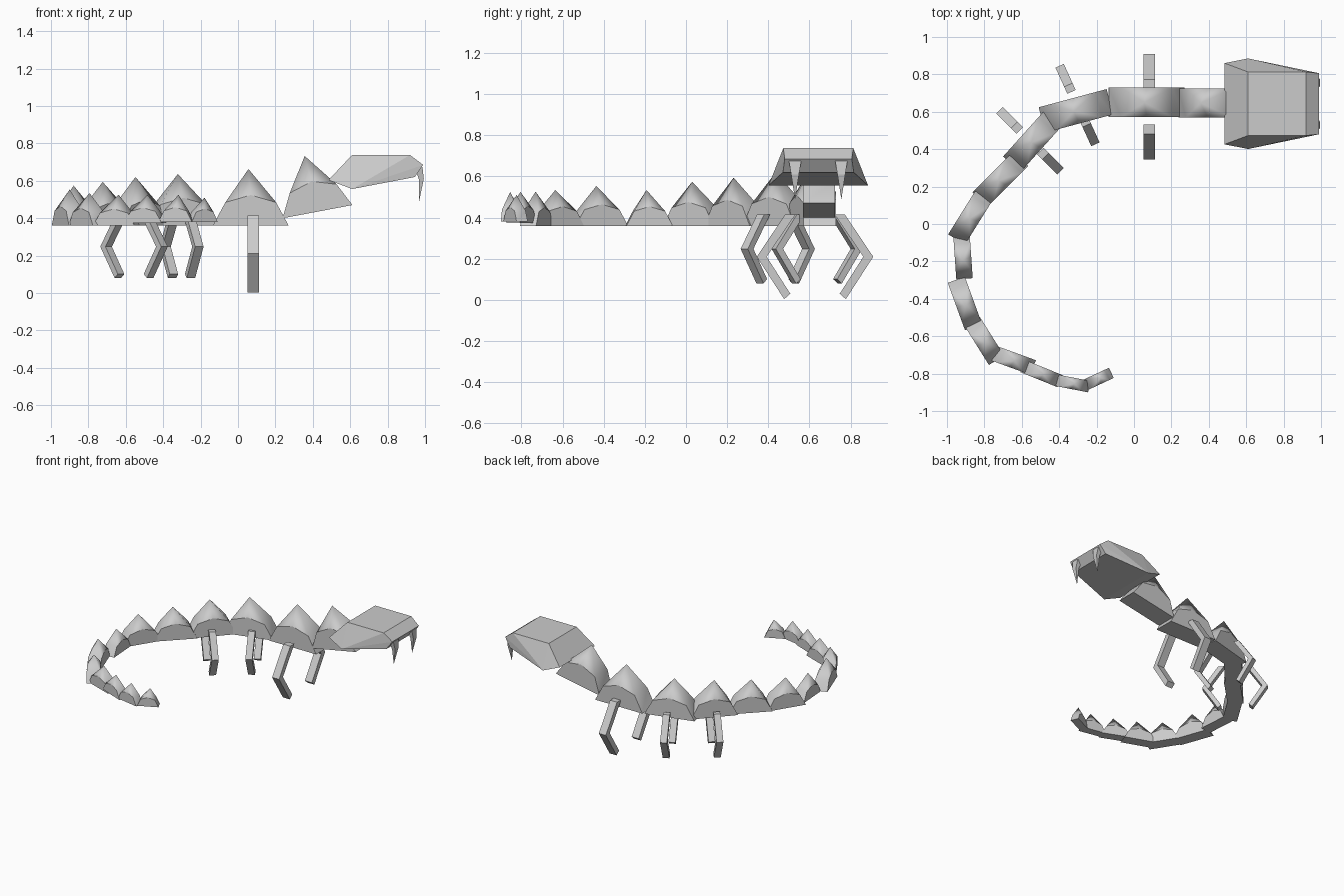
import bpy, bmesh
from math import radians
from mathutils import Matrix, Vector

if "Cube" in bpy.data.objects:
    bpy.data.objects.remove(bpy.data.objects["Cube"])


def finish(bm, name):
    bmesh.ops.recalc_face_normals(bm, faces=bm.faces[:])
    me = bpy.data.meshes.new(name)
    bm.to_mesh(me)
    bm.free()
    ob = bpy.data.objects.new(name, me)
    bpy.context.collection.objects.link(ob)
    return ob


# Body plate: half-octagon side walls, middle of the top pulled up into a spike
def segment(name, base, heading, half, width, height, tilt=0):
    bm = bmesh.new()
    prof = [(-1, 0), (-.67, .41), (0, .54), (.67, .41), (1, 0)]
    L, R = [[bm.verts.new((x * half, s * width / 2, z * height)) for x, z in prof]
            for s in (1, -1)]
    peak = bm.verts.new((-.012, 0, height))
    bm.faces.new(L)
    bm.faces.new(R)
    bm.faces.new((L[0], L[4], R[4], R[0]))
    top = [bm.faces.new((L[i], L[i + 1], R[i + 1], R[i])) for i in (0, 3)]
    ring = [L[1], L[2], L[3], R[3], R[2], R[1]]
    top += [bm.faces.new((ring[i], ring[(i + 1) % 6], peak)) for i in range(6)]
    for f in top:
        f.smooth = True
    m = (Matrix.Translation(base) @ Matrix.Rotation(radians(heading), 4, 'Z')
         @ Matrix.Rotation(radians(-tilt), 4, 'Y'))
    bm.transform(m)
    finish(bm, name)


segment("neck", (.425, .647, .435), 0, .19, .155, .305, 10.7)

# x, y, base z, heading, half length, width, spike height
body = [(.068, .65, .36, 0, .203, .157, .303),
        (-.31, .605, .36, 15, .188, .14, .276),
        (-.54, .445, .36, 48, .17, .125, .26),
        (-.715, .24, .36, 45, .155, .112, .234),
        (-.872, .04, .36, 58, .145, .105, .214),
        (-.914, -.18, .36, 94, .113, .088, .174),
        (-.904, -.425, .36, 110, .135, .097, .193),
        (-.80, -.625, .36, 122, .122, .095, .174),
        (-.65, -.727, .36, 160, .118, .083, .166),
        (-.495, -.80, .375, 158, .107, .07, .15),
        (-.33, -.852, .38, 169, .092, .062, .145),
        (-.19, -.828, .38, 205, .076, .06, .13)]
for i, (x, y, z, a, h, w, t) in enumerate(body):
    segment(f"body_segment_{i + 1}", (x, y, z), a, h, w, t)

# Head: wedge hull from rows of x, z, half width
bm = bmesh.new()
for x, z, w in [(.484, .604, .217), (.61, .738, .17), (.92, .738, .17),
                (.99, .685, .163), (.945, .62, .172), (.61, .556, .242)]:
    for s in (1, -1):
        bm.verts.new((x, .643 + s * w, z))
bmesh.ops.convex_hull(bm, input=bm.verts[:])
bmesh.ops.dissolve_limit(bm, angle_limit=radians(2), verts=bm.verts[:], edges=bm.edges[:])
finish(bm, "head")

# Fangs: curved four-sided spikes
for side, y in (("left", .755), ("right", .53)):
    bm = bmesh.new()
    rings = []
    for x, z, r in [(.965, .675, .03), (.98, .61, .019)]:
        rings.append([bm.verts.new((x + r * .7 * a, y + r * b, z))
                      for a, b in ((1, 1), (-1, 1), (-1, -1), (1, -1))])
    tip = bm.verts.new((.968, y, .488))
    bm.faces.new(rings[0])
    for i in range(4):
        j = (i + 1) % 4
        bm.faces.new((rings[0][i], rings[0][j], rings[1][j], rings[1][i]))
        bm.faces.new((rings[1][i], rings[1][j], tip))
    finish(bm, side + "_fang")


# Legs: flat bars bent outward at the knee, mirrored as pairs
def leg(name, x, y, heading, scale, side):
    bm = bmesh.new()
    rows = []
    for inner, outer, zi, zo in [(.095, .145, .0, .0),
                                 (.235, .283, -.205, -.205),
                                 (.12, .15, -.385, -.411)]:
        rows.append([bm.verts.new((dx, side * v, z)) for dx, v, z in
                     ((-.03, inner, zi), (.03, inner, zi), (.03, outer, zo), (-.03, outer, zo))])
    bm.faces.new(rows[0])
    bm.faces.new(rows[2])
    for a, b in zip(rows, rows[1:]):
        for i in range(4):
            j = (i + 1) % 4
            bm.faces.new((a[i], a[j], b[j], b[i]))
    bm.transform(Matrix.Translation((x, y, .415)) @ Matrix.Rotation(radians(heading), 4, 'Z')
                 @ Matrix.Scale(scale, 4))
    finish(bm, name)


for label, x, y, a, s in (("front", .082, .627, 0, 1.0),
                          ("middle", -.302, .636, 24.5, .815),
                          ("rear", -.556, .446, 45, .815)):
    for side, n in ((1, "left"), (-1, "right")):
        leg(f"{label}_{n}_leg", x, y, a, s, side)
